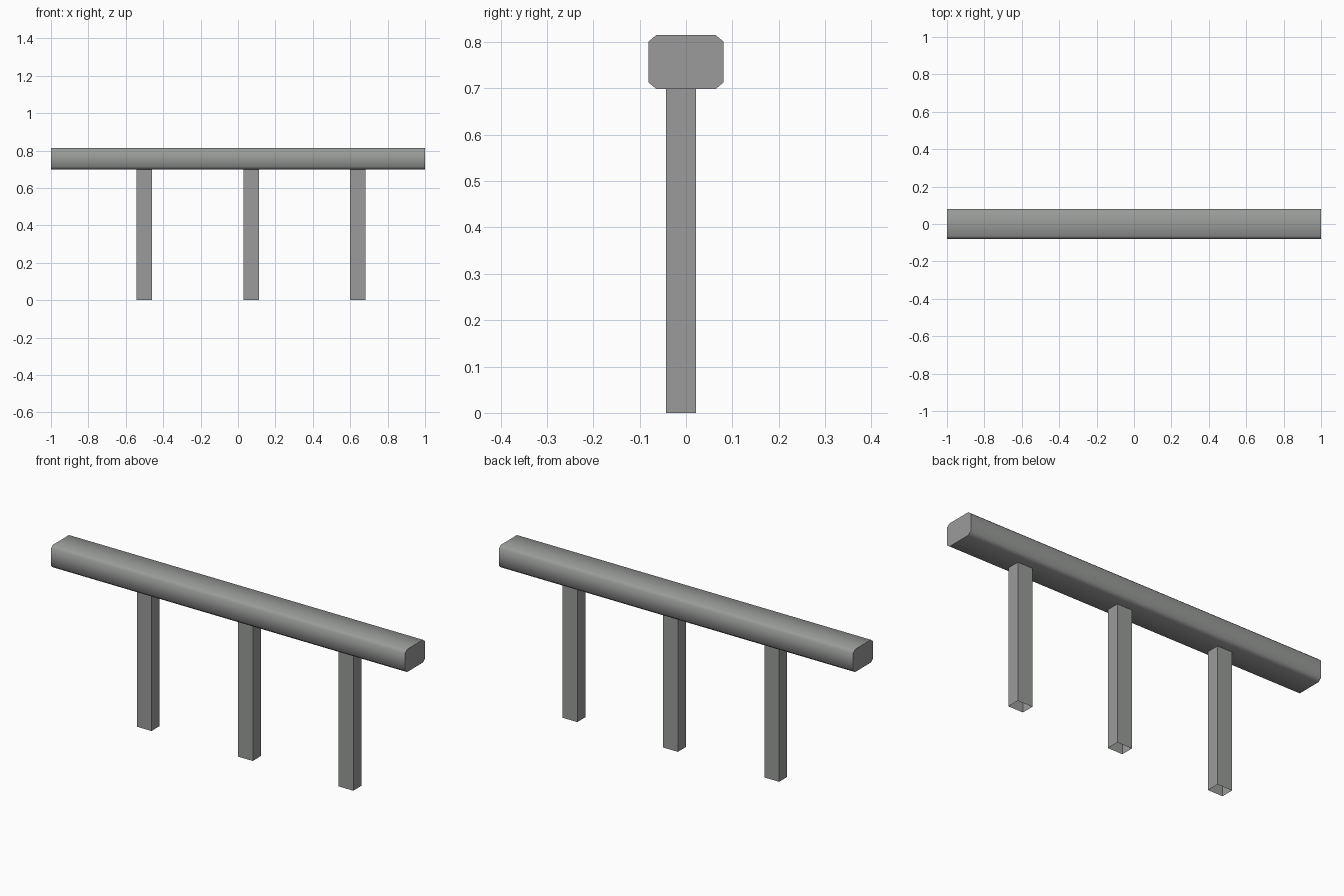
import bpy, bmesh, math

if "Cube" in bpy.data.objects:
    bpy.data.objects.remove(bpy.data.objects["Cube"])

grey = bpy.data.materials.new("weathered_grey")
grey.diffuse_color = (0.32, 0.33, 0.32, 1)
grey.use_nodes = True
grey.node_tree.nodes["Principled BSDF"].inputs["Base Color"].default_value = grey.diffuse_color


def finish(bm, name):
    mesh = bpy.data.meshes.new(name)
    bm.to_mesh(mesh)
    bm.free()
    mesh.materials.append(grey)
    obj = bpy.data.objects.new(name, mesh)
    bpy.context.collection.objects.link(obj)
    return obj


# Rail: chamfered rectangle profile swept along x
Y, Z0, Z1, CY, CZ = 0.081, 0.699, 0.815, 0.017, 0.014
profile = [(-Y + CY, Z0), (Y - CY, Z0), (Y, Z0 + CZ), (Y, Z1 - CZ),
           (Y - CY, Z1), (-Y + CY, Z1), (-Y, Z1 - CZ), (-Y, Z0 + CZ)]
bm = bmesh.new()
end = bm.faces.new([bm.verts.new((-1, y, z)) for y, z in profile])
ext = bmesh.ops.extrude_face_region(bm, geom=[end], use_keep_orig=True)
bmesh.ops.translate(bm, vec=(2, 0, 0),
                    verts=[g for g in ext["geom"] if isinstance(g, bmesh.types.BMVert)])
bmesh.ops.recalc_face_normals(bm, faces=bm.faces)
rail = finish(bm, "rail")
bpy.context.view_layer.objects.active = rail
rail.select_set(True)
bpy.ops.object.shade_smooth_by_angle(angle=math.radians(60))

# Posts: square tubes, open at top and bottom
for i, x in enumerate((-0.50, 0.072, 0.64)):
    bm = bmesh.new()
    bmesh.ops.create_cube(bm, size=1)
    for v in bm.verts:
        v.co = (x + v.co.x * 0.083, -0.0105 + v.co.y * 0.065, (v.co.z + 0.5) * 0.70)
    caps = [f for f in bm.faces if abs(f.normal.z) > 0.5]
    bmesh.ops.delete(bm, geom=caps, context='FACES_ONLY')
    finish(bm, f"post_{i + 1}")
